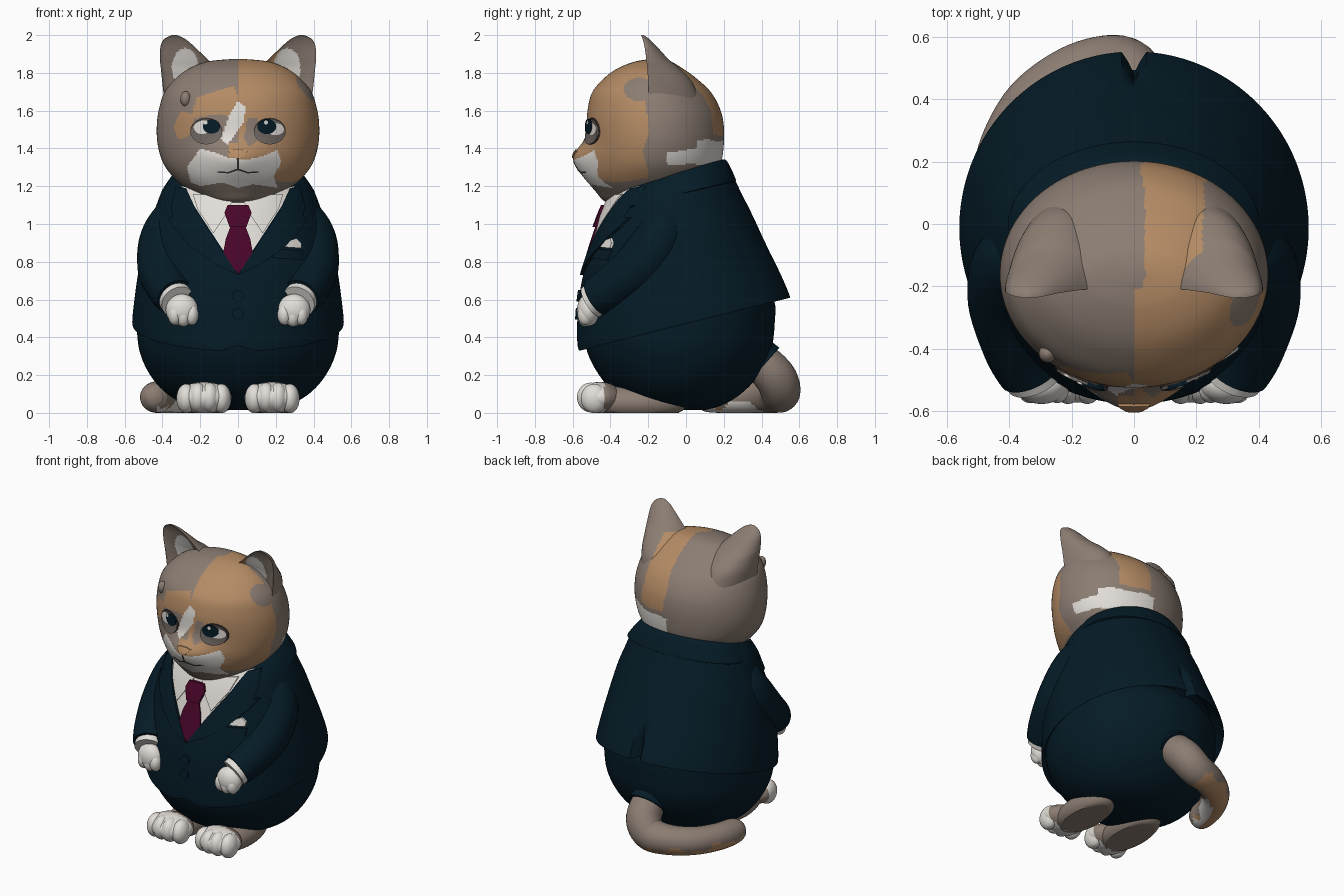
import bpy, bmesh, math
from mathutils import Vector
from mathutils.bvhtree import BVHTree


def material(name, rgb):
    m = bpy.data.materials.new(name)
    m.diffuse_color = (*rgb, 1)
    return m


GREY = material("taupe fur", (0.26, 0.205, 0.17))
TAN = material("tan fur", (0.46, 0.26, 0.13))
WHITE = material("white fur", (0.76, 0.73, 0.69))
NAVY = material("navy cloth", (0.0015, 0.011, 0.02))
WINE = material("wine silk", (0.066, 0.0015, 0.022))
DARK = material("dark line", (0.045, 0.035, 0.03))
EYE = material("eye grey", (0.16, 0.135, 0.12))
FUR = [GREY, TAN, WHITE]


def finish(bm, name, mats, rule=None):
    bmesh.ops.recalc_face_normals(bm, faces=bm.faces)
    if rule:
        for f in bm.faces:
            f.material_index = rule(f.calc_center_median(), f.normal)
    me = bpy.data.meshes.new(name)
    bm.to_mesh(me)
    bm.free()
    for m in mats:
        me.materials.append(m)
    me.shade_smooth()
    me.set_sharp_from_angle(angle=math.radians(45))
    ob = bpy.data.objects.new(name, me)
    bpy.context.collection.objects.link(ob)
    return ob


def spline(pts, sub):
    out = []
    for i in range(len(pts) - 1):
        a, b, c, d = pts[max(i - 1, 0)], pts[i], pts[i + 1], pts[min(i + 2, len(pts) - 1)]
        for k in range(sub):
            t = k / sub
            out.append([0.5 * (2 * q + (r - p) * t + (2 * p - 5 * q + 4 * r - s) * t * t
                               + (3 * q - p - 3 * r + s) * t ** 3) for p, q, r, s in zip(a, b, c, d)])
    return out + [list(pts[-1])]


def skin(rings):
    bm = bmesh.new()
    rows = [[bm.verts.new(p) for p in ring] for ring in rings]
    n = len(rows[0])
    for a, b in zip(rows, rows[1:]):
        for i in range(n):
            bm.faces.new((a[i], a[(i + 1) % n], b[(i + 1) % n], b[i]))
    bm.faces.new(rows[0])
    bm.faces.new(rows[-1])
    return bm


def loft(name, sections, mats, n=96, sub=5, warp=None, rule=None, scoop=None):
    """Sections: front y, front z, back y, back z, half width, centre x."""
    rings = []
    for yf, zf, yb, zb, rx, cx in spline([(*s, 0)[:6] for s in sections], sub):
        ring = []
        for i in range(n):
            a = math.tau * i / n
            s = math.sin(a)
            if scoop:
                s = 2 * s - 1 if s > 0 else -1 - scoop * s
            p = Vector((cx + rx * math.cos(a), (yf + yb) / 2 + (yb - yf) / 2 * s,
                        (zf + zb) / 2 + (zb - zf) / 2 * s))
            ring.append(warp(p) if warp else p)
        rings.append(ring)
    return finish(skin(rings), name, mats, rule)


def tube(name, pts, mats, n=28, sub=6, rule=None):
    path = spline(pts, sub)
    u, rings = Vector((0.8, 0.5, 0.33)), []
    for i, (x, y, z, r) in enumerate(path):
        t = (Vector(path[min(i + 1, len(path) - 1)][:3]) - Vector(path[max(i - 1, 0)][:3])).normalized()
        u = (u - t * u.dot(t)).normalized()
        v = t.cross(u)
        rings.append([Vector((x, y, z)) + r * (u * math.cos(math.tau * k / n) + v * math.sin(math.tau * k / n))
                      for k in range(n)])
    return finish(skin(rings), name, mats, rule)


def ball(name, loc, size, mats, rule=None):
    bm = bmesh.new()
    bmesh.ops.create_uvsphere(bm, u_segments=32, v_segments=20, radius=1)
    for v in bm.verts:
        v.co = Vector([l + c * s for l, c, s in zip(loc, v.co, size)])
        v.co.z = max(v.co.z, 0)
    return finish(bm, name, mats, rule)


def tree(ob):
    return BVHTree.FromPolygons([v.co for v in ob.data.vertices], [tuple(p.vertices) for p in ob.data.polygons])


def plate(name, outline, target, lift, mat, side=1):
    """Lay a flat x-z outline on the front of a surface."""
    bm = bmesh.new()
    bm.faces.new([bm.verts.new((side * x, 0, z)) for x, z in outline])
    bmesh.ops.triangulate(bm, faces=bm.faces)
    for axis in (0, 2):
        cs = [v.co[axis] for v in bm.verts]
        k = math.ceil(min(cs) / 0.025)
        while k * 0.025 < max(cs):
            co, no = Vector(), Vector()
            co[axis], no[axis] = k * 0.025, 1
            bmesh.ops.bisect_plane(bm, geom=bm.verts[:] + bm.edges[:] + bm.faces[:], plane_co=co, plane_no=no)
            k += 1
    for v in bm.verts:
        hit = target.ray_cast(Vector((v.co.x, -2, v.co.z)), Vector((0, 1, 0)))[0]
        if hit is None:
            hit = target.find_nearest(Vector((v.co.x, -0.4, v.co.z)))[0]
        v.co.y = hit.y - lift
    rim = [e for e in bm.edges if e.is_boundary]
    for v in bmesh.ops.extrude_edge_only(bm, edges=rim)["geom"]:
        if isinstance(v, bmesh.types.BMVert):
            v.co.y += lift + 0.004
    return finish(bm, name, [mat])


def oval(cx, cz, rx, rz, n=24):
    return [(cx + rx * math.cos(math.tau * i / n), cz + rz * math.sin(math.tau * i / n)) for i in range(n)]


def inside(x, z, poly):
    hit = False
    for (x1, z1), (x2, z2) in zip(poly, poly[1:] + poly[:1]):
        if (z1 > z) != (z2 > z) and x < (x2 - x1) * (z - z1) / (z2 - z1) + x1:
            hit = not hit
    return hit


# head with fur patches
MUZZLE = [(-0.27, 1.3), (-0.2, 1.4), (-0.1, 1.37), (-0.05, 1.35), (0.05, 1.34), (0.13, 1.36), (0.21, 1.39),
          (0.23, 1.33), (0.19, 1.25), (0.21, 1.19), (0.08, 1.21), (0, 1.19), (-0.08, 1.22), (-0.2, 1.2), (-0.25, 1.22)]
BLAZE = [(-0.09, 1.45), (-0.05, 1.57), (0, 1.65), (0.04, 1.62), (0.03, 1.54), (-0.03, 1.45), (-0.06, 1.42)]
BROW = [(-0.25, 1.56), (-0.22, 1.67), (-0.1, 1.71), (-0.02, 1.73), (0.01, 1.65), (-0.05, 1.57), (-0.1, 1.58)]
CHEEK = [(-0.34, 1.52), (-0.3, 1.6), (-0.24, 1.58), (-0.23, 1.5), (-0.27, 1.46), (-0.32, 1.45)]
INNER = [(0.03, 1.45), (0.05, 1.56), (0.1, 1.56), (0.1, 1.44), (0.06, 1.41)]


def fur(c, n):
    x, y, z = c
    w = 0.01 * math.sin(23 * z + 9 * y) + 0.006 * math.sin(31 * x + 17 * z)
    if y < -0.21 + w:
        if inside(x, z, MUZZLE) or inside(x, z, BLAZE):
            return 2
        if x > 0 and z > 1.23 + w and not inside(x, z, INNER):
            return 0 if ((y + 0.25) / 0.08) ** 2 + ((z - 1.71) / 0.06) ** 2 < 1 + 12 * w else 1
        return 1 if inside(x, z, BROW) or inside(x, z, CHEEK) or (abs(x) < 0.05 and 1.35 < z < 1.43) else 0
    if 0.03 < x + w < 0.23 and z > 1.48 + w:
        return 1
    top = 1.39 if y < 0.06 else 1.44
    return 2 if x > 0.01 + w and y > -0.09 + w and 1.32 + w < z < top + w else 0


def muzzle(p):
    if p.y < -0.2:
        k = 0.115 if p.z < 1.35 else 0.08
        p.y -= 0.08 * math.exp(-(p.x / 0.17) ** 2 - ((p.z - 1.35) / k) ** 2)
    return p


HEAD = [(-0.3, 1.09, -0.1, 0.06), (-0.42, 1.115, 0.02, 0.17), (-0.47, 1.17, 0.09, 0.255), (-0.505, 1.24, 0.15, 0.335),
        (-0.515, 1.32, 0.185, 0.395), (-0.52, 1.42, 0.2, 0.425), (-0.525, 1.52, 0.2, 0.43), (-0.52, 1.61, 0.18, 0.418),
        (-0.495, 1.7, 0.13, 0.388), (-0.43, 1.775, 0.05, 0.325), (-0.36, 1.825, -0.02, 0.255),
        (-0.27, 1.86, -0.08, 0.16), (-0.19, 1.873, -0.13, 0.04)]
head = loft("head", [(f, z, b, z, r) for f, z, b, r in HEAD], FUR, n=260, sub=13, warp=muzzle, rule=fur)
face = tree(head)

# ears: height, outer x, inner x, front y, back y
EAR = [(1.62, 0.385, 0.06, -0.2, 0.08), (1.74, 0.4, 0.08, -0.2, 0.04), (1.82, 0.408, 0.11, -0.205, -0.03),
       (1.87, 0.413, 0.16, -0.21, -0.09), (1.94, 0.41, 0.232, -0.22, -0.155), (1.98, 0.39, 0.28, -0.23, -0.195),
       (2.0, 0.35, 0.325, -0.238, -0.225)]
# eye layers: centre x, centre z, half width, half height
EYES = {-1: [(0.19, 1.512, 0.045, 0.036), (0.14, 1.516, 0.046, 0.037)],
        1: [(0.198, 1.502, 0.046, 0.032), (0.153, 1.516, 0.05, 0.04)]}
for side, label in ((-1, "left"), (1, "right")):
    def ear_fur(c, n, s=side):
        u = abs(c.x)
        if n.y < -0.1 and c.y < -0.1:
            if ((u - (0.28 if s < 0 else 0.26)) / 0.07) ** 2 + ((c.z - 1.83) / 0.1) ** 2 < 1:
                return 2
            return 1 if s > 0 and u < 0.22 else 0
        return 1 if s > 0 and u < 0.22 and c.z < 1.86 else 0
    loft(label + "_ear", [(f, z, b, z, (o - i) / 2, side * (o + i) / 2) for z, o, i, f, b in EAR],
         FUR, n=96, sub=9, rule=ear_fur, scoop=0.45)
    plate(label + "_eye_rim", oval(0.168, 1.492, 0.085, 0.071), face, 0.006, DARK, side)
    plate(label + "_eye", oval(0.168, 1.488, 0.081, 0.066), face, 0.013, EYE, side)
    plate(label + "_eye_white", oval(*EYES[side][0]), face, 0.015, WHITE, side)
    plate(label + "_pupil", oval(*EYES[side][1]), face, 0.018, NAVY, side)
    plate(label + "_glint", oval(0.16 + side * -0.012, 1.537, 0.011, 0.011), face, 0.02, WHITE, side)
    plate(label + "_mouth_line", [(0, 1.285), (0.05, 1.268), (0.11, 1.272), (0.11, 1.278), (0.05, 1.276), (0, 1.295)],
          face, 0.003, DARK, side)
plate("nose", [(-0.052, 1.385), (-0.02, 1.394), (0.02, 1.394), (0.052, 1.385), (0.02, 1.35), (-0.02, 1.35)],
      face, 0.008, TAN)
plate("lip_line", [(-0.004, 1.35), (0.004, 1.35), (0.004, 1.288), (-0.004, 1.288)], face, 0.003, DARK)
ball("forehead_bump", (-0.277, -0.415, 1.662), (0.028, 0.03, 0.04), [GREY])


# trousers and jacket
def vent(p):
    if p.y > 0.3 and p.z < 0.86:
        p.y -= 0.07 * max(0, 1 - abs(p.x) / 0.035) * min(1, (0.86 - p.z) / 0.2)
    if p.y < -0.3 and p.z < 0.45:
        p.z += 0.03 * max(0, 1 - abs(p.x) / 0.09)
    return p


PANTS = [(0.015, -0.12, 0.1, 0.12), (0.04, -0.25, 0.19, 0.26), (0.1, -0.37, 0.29, 0.375), (0.2, -0.46, 0.385, 0.465),
         (0.33, -0.525, 0.45, 0.522), (0.48, -0.54, 0.47, 0.535), (0.6, -0.5, 0.465, 0.52), (0.72, -0.4, 0.38, 0.44)]
loft("trousers", [(f, z, b, z, r) for z, f, b, r in PANTS], [NAVY])
jacket = loft("jacket", [
    (-0.5, 0.42, 0.45, 0.69, 0.5), (-0.56, 0.345, 0.535, 0.622, 0.545), (-0.575, 0.34, 0.55, 0.622, 0.56),
    (-0.575, 0.5, 0.495, 0.75, 0.545), (-0.555, 0.68, 0.42, 0.9, 0.52), (-0.51, 0.85, 0.355, 1.04, 0.485),
    (-0.46, 1.0, 0.3, 1.15, 0.44), (-0.42, 1.1, 0.25, 1.25, 0.4), (-0.375, 1.18, 0.21, 1.32, 0.34),
    (-0.32, 1.2, 0.17, 1.32, 0.28)], [NAVY], n=176, sub=6, warp=vent)
loft("jacket_collar", [(-0.28, 1.1, 0.258, 1.225, 0.4), (-0.3, 1.12, 0.262, 1.24, 0.4),
                       (-0.34, 1.2, 0.215, 1.335, 0.335), (-0.32, 1.2, 0.18, 1.335, 0.3)], [NAVY])
chest = tree(jacket)

# shirt, tie and jacket details
plate("shirt_front", [(0, 0.74), (0.3, 1.2), (0.1, 1.16), (-0.1, 1.16), (-0.3, 1.2)], chest, 0.006, WHITE)
for side, label in ((-1, "left"), (1, "right")):
    plate(label + "_shirt_collar", [(0.03, 1.12), (0.07, 1.04), (0.13, 0.95), (0.215, 1.08), (0.24, 1.16), (0.1, 1.15)],
          chest, 0.016, WHITE, side)
    plate(label + "_lapel", [(0, 0.73), (0.12, 0.785), (0.25, 0.88), (0.34, 0.98), (0.37, 1.035), (0.29, 1.03),
                             (0.355, 1.1), (0.33, 1.2), (0.275, 1.19), (0.22, 1.07)], chest, 0.018, NAVY, side)
plate("tie_blade", [(-0.035, 1.0), (0.035, 1.0), (0.065, 0.92), (0.08, 0.84), (0, 0.735), (-0.08, 0.84),
                    (-0.065, 0.92)], chest, 0.015, WINE)
plate("tie_knot", [(-0.055, 1.1), (0.055, 1.1), (0.072, 1.06), (0.045, 0.985), (-0.045, 0.985), (-0.072, 1.06)],
      chest, 0.03, WINE)
plate("breast_pocket", [(0.18, 0.82), (0.34, 0.81), (0.345, 0.86), (0.185, 0.87)], chest, 0.009, NAVY)
plate("pocket_square", [(0.25, 0.878), (0.335, 0.872), (0.335, 0.9), (0.31, 0.925), (0.28, 0.915), (0.25, 0.905)],
      chest, 0.012, WHITE)
for i, z in enumerate((0.62, 0.525)):
    plate("jacket_button_%d" % i, oval(0, z, 0.03, 0.03), chest, 0.012, NAVY)

# arms, paws and feet
for s, label in ((-1, "left"), (1, "right")):
    tube(label + "_sleeve", [(s * 0.3, -0.09, 1.1, 0.06), (s * 0.34, -0.11, 1.03, 0.115), (s * 0.38, -0.14, 0.91, 0.142),
                             (s * 0.395, -0.25, 0.77, 0.137), (s * 0.368, -0.39, 0.665, 0.117),
                             (s * 0.33, -0.475, 0.61, 0.105)], [NAVY])
    tube(label + "_shirt_cuff", [(s * 0.34, -0.45, 0.62, 0.094), (s * 0.318, -0.5, 0.588, 0.092)], [WHITE])
    ball(label + "_paw", (s * 0.297, -0.515, 0.545), (0.086, 0.062, 0.085), [WHITE])
    for k in (-1, 0, 1):
        ball("%s_finger_%d" % (label, k + 1), (s * 0.29 + k * 0.044, -0.532, 0.52 - 0.008 * (k == 0)),
             (0.037, 0.042, 0.056), [WHITE])
    ball(label + "_foot", (s * 0.18, -0.25, 0.055), (0.125, 0.26, 0.095), [GREY])
    ball(label + "_foot_front", (s * 0.18, -0.455, 0.08), (0.147, 0.118, 0.084), FUR,
         lambda c, n: 2 if c.y < -0.43 else 0)
    for k in range(4):
        mid = k in (1, 2)
        ball("%s_toe_%d" % (label, k), (s * 0.181 + (k - 1.5) * 0.062, -0.485 - 0.02 * mid, 0.076 + 0.006 * mid),
             (0.052, 0.072, 0.078), [WHITE])


# tail curling round to the left, with its trouser cuff
def tail_fur(c, n):
    w = 0.02 * math.sin(37 * c.x) + 0.012 * math.sin(61 * c.y)
    if c.x < -0.25 and n.x > 0.2 and c.z < 0.045 + w:
        return 2
    return 1 if c.x < -0.08 and c.z < 0.06 + w and n.y > -0.2 else 0


tube("tail", [(0, 0.3, 0.34, 0.09), (0, 0.4, 0.265, 0.105), (-0.015, 0.475, 0.185, 0.11), (-0.08, 0.5, 0.115, 0.106),
              (-0.2, 0.475, 0.095, 0.095), (-0.33, 0.385, 0.088, 0.088), (-0.41, 0.25, 0.085, 0.085),
              (-0.438, 0.13, 0.083, 0.081), (-0.438, 0.08, 0.083, 0.066), (-0.435, 0.055, 0.083, 0.036),
              (-0.434, 0.048, 0.083, 0.005)], FUR, rule=tail_fur)
tube("tail_cuff", [(0, 0.33, 0.325, 0.112), (0, 0.375, 0.29, 0.117), (0, 0.415, 0.255, 0.12)], [NAVY])
